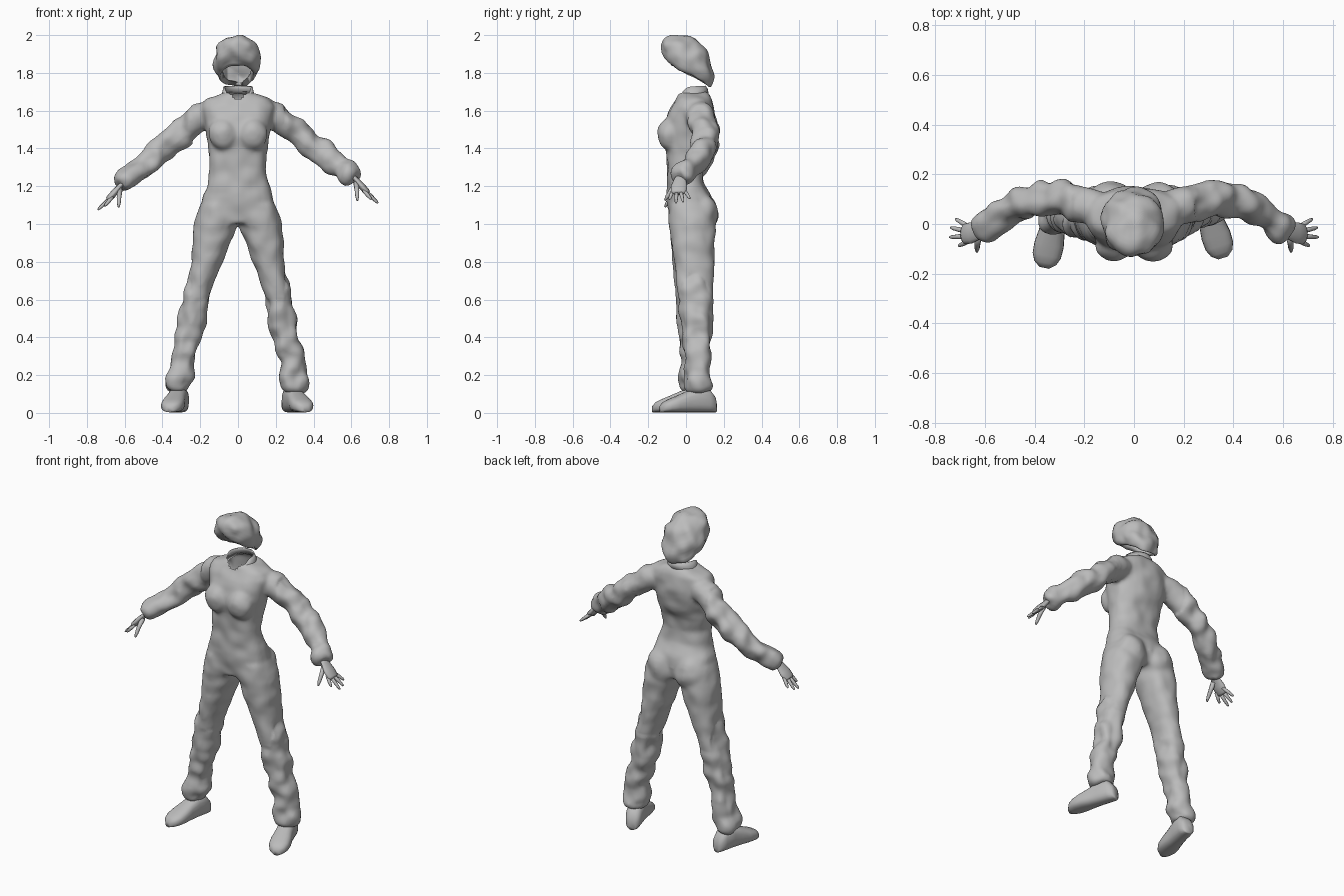
import bpy, bmesh, math
from mathutils import Vector, noise

cube = bpy.data.objects.get("Cube")
if cube:
    bpy.data.objects.remove(cube, do_unlink=True)

grey = bpy.data.materials.new("plain_grey")
grey.use_nodes = True
grey.diffuse_color = (0.5, 0.5, 0.5, 1)
grey.node_tree.nodes["Principled BSDF"].inputs["Base Color"].default_value = (0.5, 0.5, 0.5, 1)


def ring(c, u, v, e=2.0, n=24):
    """Superellipse around c with half axes u and v."""
    c, u, v = Vector(c), Vector(u), Vector(v)
    pts = []
    for i in range(n):
        a = math.tau * i / n
        cs, sn = math.cos(a), math.sin(a)
        pts.append(c + u * math.copysign(abs(cs) ** (2 / e), cs)
                   + v * math.copysign(abs(sn) ** (2 / e), sn))
    return pts


def loft(bm, rings, start=True, end=True):
    rows = [[bm.verts.new(p) for p in r] for r in rings]
    n = len(rows[0])
    for a, b in zip(rows, rows[1:]):
        for i in range(n):
            bm.faces.new((a[i], a[(i + 1) % n], b[(i + 1) % n], b[i]))
    if start:
        bm.faces.new(rows[0][::-1])
    if end:
        bm.faces.new(rows[-1])


def tube(bm, path, wide=(0, 1, 0), flat=1.0, n=16):
    """Tube through (point, radius) pairs; flat squeezes it across wide."""
    pts = [Vector(p) for p, r in path]
    rings = []
    for i, (p, r) in enumerate(path):
        t = (pts[min(i + 1, len(pts) - 1)] - pts[max(i - 1, 0)]).normalized()
        w = Vector(wide)
        w = (w - t * w.dot(t)).normalized()
        rings.append(ring(p, w * r, t.cross(w) * r * flat, n=n))
    loft(bm, rings)


def ball(bm, c, s):
    new = bmesh.ops.create_uvsphere(bm, u_segments=20, v_segments=12, radius=1)["verts"]
    for v in new:
        v.co = Vector(c) + Vector((v.co.x * s[0], v.co.y * s[1], v.co.z * s[2]))


def finish(bm, name):
    bmesh.ops.recalc_face_normals(bm, faces=bm.faces)
    me = bpy.data.meshes.new(name)
    for f in bm.faces:
        f.smooth = True
    bm.to_mesh(me)
    bm.free()
    me.materials.append(grey)
    ob = bpy.data.objects.new(name, me)
    bpy.context.collection.objects.link(ob)
    return ob


def bake(ob):
    """Apply the modifiers of an object."""
    ob_eval = ob.evaluated_get(bpy.context.evaluated_depsgraph_get())
    me = bpy.data.meshes.new_from_object(ob_eval)
    ob.modifiers.clear()
    ob.data = me


def wrinkle(me, amount, scale):
    moves = [v.normal * (amount(v.co) * noise.noise(v.co * scale)) for v in me.vertices]
    for v, m in zip(me.vertices, moves):
        v.co += m


# Jumpsuit torso: height, half width, front y, back y
TORSO = [(1.0, .18, -.08, .13), (1.08, .20, -.095, .145), (1.15, .185, -.10, .13),
         (1.22, .16, -.10, .095), (1.3, .148, -.10, .085), (1.38, .155, -.105, .10),
         (1.45, .165, -.115, .13), (1.51, .172, -.12, .145), (1.57, .185, -.105, .15),
         (1.62, .195, -.08, .145), (1.66, .175, -.055, .135), (1.69, .10, -.045, .12),
         (1.70, .06, -.02, .10)]
# Trouser leg: height, centre x, half width, front y, back y
LEG = [(1.1, .10, .10, -.09, .14), (1.0, .117, .114, -.09, .155), (.9, .142, .10, -.08, .15),
       (.8, .163, .083, -.07, .143), (.7, .195, .07, -.063, .135), (.6, .224, .069, -.055, .128),
       (.5, .246, .072, -.05, .125), (.4, .264, .066, -.045, .12), (.3, .292, .068, -.035, .11),
       (.22, .306, .066, -.035, .105), (.175, .312, .077, -.04, .115),
       (.135, .316, .07, -.035, .115), (.115, .316, .05, -.02, .10)]
# Sleeve: centre and radius
SLEEVE = [((.12, .06, 1.585), .07), ((.2, .075, 1.572), .076), ((.3, .10, 1.485), .07),
          ((.4, .10, 1.395), .069), ((.5, .06, 1.31), .064), ((.55, .02, 1.268), .056),
          ((.58, 0, 1.243), .062), ((.61, -.02, 1.218), .058), ((.625, -.03, 1.205), .04)]


def leg_shift(side, z):
    """The left leg stands a little further in and back."""
    k = max(0, 1 - z) if side > 0 else 0
    return -.02 * k, .035 * k


def arm_lift(side, x):
    """The left arm is held a little higher."""
    return .035 * min(1, max(0, (x - .2) / .4)) if side > 0 else 0


bm = bmesh.new()
loft(bm, [ring((0, (f + b) / 2, z), (w, 0, 0), (0, (b - f) / 2, 0), 2.5) for z, w, f, b in TORSO])
for s in (-1, 1):
    ball(bm, (s * .078, -.085, 1.475), (.078, .065, .085))
    ball(bm, (s * .095, .085, 1.05), (.10, .085, .11))
    rings = []
    for z, x, w, f, b in LEG:
        dx, dy = leg_shift(s, z)
        rings.append(ring((s * (x + dx), (f + b) / 2 + dy, z), (w, 0, 0), (0, (b - f) / 2, 0), 2.3))
    loft(bm, rings)
    tube(bm, [((s * p[0], p[1], p[2] + arm_lift(s, p[0])), r) for p, r in SLEEVE])
suit = finish(bm, "jumpsuit")
rm = suit.modifiers.new("merge", "REMESH")
rm.mode, rm.voxel_size, rm.use_smooth_shade = "VOXEL", .012, True
sm = suit.modifiers.new("soften", "SMOOTH")
sm.factor, sm.iterations = .5, 6
bake(suit)
# Cloth folds, stronger on the lower legs and sleeves
wrinkle(suit.data, lambda p: .022 if p.z < .6 or abs(p.x) > .25 else .008, 13)

# Open the neck hole
bm = bmesh.new()
bm.from_mesh(suit.data)
hole = []
for f in bm.faces:
    f.smooth = True
    c = f.calc_center_median()
    if c.z > 1.6 and (c.x / .068) ** 2 + ((c.y - .025) / .078) ** 2 < 1:
        hole.append(f)
bmesh.ops.delete(bm, geom=hole, context="FACES")
bm.to_mesh(suit.data)
bm.free()

# Collar, dipping to a V at the front
bm = bmesh.new()
low = ring((0, .03, 1.655), (.10, 0, 0), (0, .09, .035), n=32)
mid = ring((0, .028, 1.69), (.085, 0, 0), (0, .087, .025), n=32)
top = ring((0, .025, 1.728), (.077, 0, 0), (0, .08, .004), n=32)
for p in top:
    p.z -= .09 * max(0, (.025 - p.y) / .08) ** 2
for p in mid:
    p.z -= .035 * max(0, (.028 - p.y) / .087) ** 2
loft(bm, [low, mid, top], False, False)
collar = finish(bm, "collar")
sol = collar.modifiers.new("thickness", "SOLIDIFY")
sol.thickness = .007

# Shoes: distance along the foot, half width, height of the top
SHOE = [(.135, .02, .05), (.125, .038, .085), (.09, .048, .13), (.03, .05, .135), (-.03, .053, .11),
        (-.08, .06, .088), (-.125, .058, .07), (-.155, .045, .055), (-.175, .02, .035)]
for s, name in ((-1, "right_shoe"), (1, "left_shoe")):
    dx, dy = leg_shift(s, 0)
    turn = math.radians(12 if s < 0 else 18)
    fwd = Vector((-s * math.sin(turn), math.cos(turn), 0))
    across = Vector((fwd.y, -fwd.x, 0))
    base = Vector((s * (.325 + dx), dy - .005, 0))
    bm = bmesh.new()
    loft(bm, [ring(base + fwd * t + Vector((0, 0, h / 2 + .003)), across * w, (0, 0, h / 2), 2.6, 20)
              for t, w, h in SHOE])
    finish(bm, name)

# Hands: fingers as knuckle and tip points
FINGERS = [((.672, -.072, 1.135), (.706, -.088, 1.095)), ((.682, -.05, 1.13), (.742, -.053, 1.075)),
           ((.682, -.027, 1.133), (.738, -.015, 1.082)), ((.673, -.006, 1.14), (.718, .02, 1.10))]
for s, name in ((-1, "right_hand"), (1, "left_hand")):
    lift = arm_lift(s, .7)

    def at(p):
        return Vector((s * p[0], p[1], p[2] + lift))

    bm = bmesh.new()
    tube(bm, [(at((.595, -.015, 1.23)), .03), (at((.625, -.03, 1.20)), .032),
              (at((.655, -.036, 1.165)), .043), (at((.682, -.04, 1.135)), .041),
              (at((.69, -.04, 1.128)), .03)], flat=.42)
    for a, b in FINGERS:
        a, b = at(a), at(b)
        tube(bm, [(a.lerp(b, -.2), .010), (a.lerp(b, .4), .010), (a.lerp(b, .85), .0075), (b, .004)], n=8)
    tube(bm, [(at((.625, -.045, 1.185)), .015), (at((.63, -.08, 1.14)), .012),
              (at((.631, -.10, 1.11)), .010), (at((.632, -.112, 1.09)), .005)], n=8)
    finish(bm, name)

# Hair: hollow cap with a slanted opening; offset along the slant, height, half width, half length
HAIR = [(.04, -.035, .088, .115), (.025, -.03, .108, .132), (.0, .0, .124, .157), (-.022, .035, .125, .158),
        (-.035, .07, .115, .145), (-.042, .10, .097, .118), (-.04, .128, .066, .082),
        (-.035, .143, .03, .04)]
slant, up = Vector((0, .875, -.485)), Vector((0, .485, .875))
mid = Vector((-.004, .008, 1.833))
bm = bmesh.new()
loft(bm, [ring(mid + slant * d + up * h, (w, 0, 0), slant * r, 2.2, 40) for d, h, w, r in HAIR], False)
hair = finish(bm, "hair")
sub = hair.modifiers.new("rounding", "SUBSURF")
sub.levels = sub.render_levels = 1
bake(hair)
wrinkle(hair.data, lambda p: .016, 16)
sol = hair.modifiers.new("thickness", "SOLIDIFY")
sol.thickness = .03
